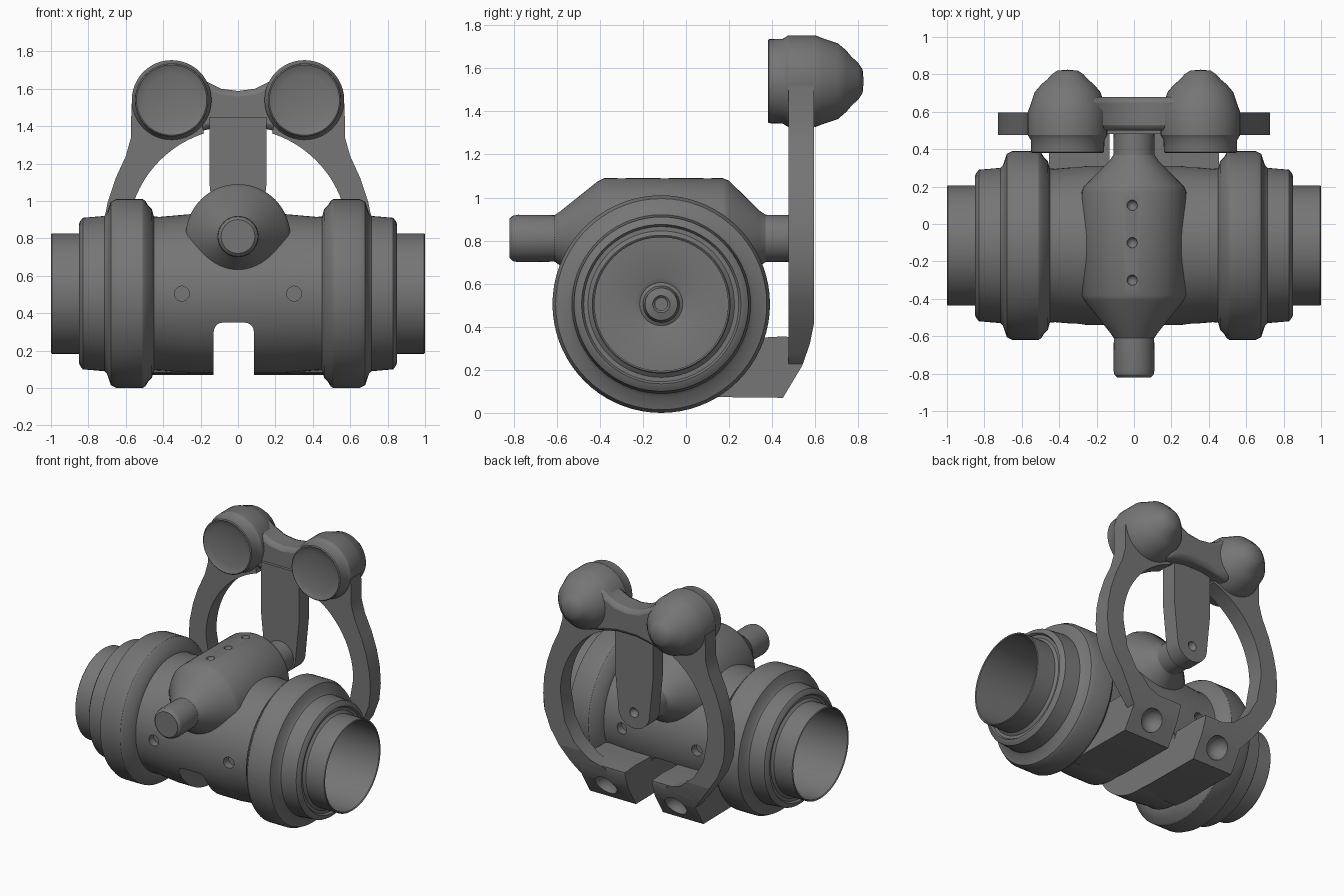
import bpy, bmesh, math
from mathutils import Vector

if "Cube" in bpy.data.objects:
    bpy.data.objects.remove(bpy.data.objects["Cube"])

metal = bpy.data.materials.new('dark_grey')
metal.diffuse_color = (.18, .18, .18, 1)
metal.use_nodes = True
metal.node_tree.nodes["Principled BSDF"].inputs["Base Color"].default_value = metal.diffuse_color


def finish(name, bm, angle=32):
    bmesh.ops.remove_doubles(bm, verts=bm.verts, dist=1e-5)
    bmesh.ops.recalc_face_normals(bm, faces=bm.faces)
    me = bpy.data.meshes.new(name)
    bm.to_mesh(me)
    bm.free()
    me.materials.append(metal)
    ob = bpy.data.objects.new(name, me)
    bpy.context.collection.objects.link(ob)
    smooth(ob, angle)
    return ob


def smooth(ob, angle=32):
    bpy.ops.object.select_all(action='DESELECT')
    ob.select_set(True)
    bpy.context.view_layer.objects.active = ob
    bpy.ops.object.shade_smooth_by_angle(angle=math.radians(angle))


def lathe(name, profile, axis, centre, n=64):
    """Revolve (distance along axis, radius) points; ends lie on the axis."""
    bm = bmesh.new()
    c = Vector(centre)
    rings = []
    for t, r in profile:
        ring = []
        for i in range(n if r > 0 else 1):
            a = 2 * math.pi * i / n
            u, w = r * math.cos(a), r * math.sin(a)
            p = (t, u, w) if axis == 'X' else (u, t, w)
            ring.append(bm.verts.new(c + Vector(p)))
        rings.append(ring)
    for A, B in zip(rings, rings[1:]):
        for i in range(n):
            j = (i + 1) % n
            if len(A) == 1:
                bm.faces.new((A[0], B[j], B[i]))
            elif len(B) == 1:
                bm.faces.new((A[i], A[j], B[0]))
            else:
                bm.faces.new((A[i], A[j], B[j], B[i]))
    return finish(name, bm)


def prism(name, pts, axis, lo, hi, bevel=0.0):
    """Extrude an outline: (x, z) along Y, or (y, z) along X."""
    bm = bmesh.new()
    vs = [bm.verts.new((a, lo, b) if axis == 'Y' else (lo, a, b)) for a, b in pts]
    f = bm.faces.new(vs)
    ext = bmesh.ops.extrude_face_region(bm, geom=[f])
    d = (0, hi - lo, 0) if axis == 'Y' else (hi - lo, 0, 0)
    bmesh.ops.translate(bm, vec=d, verts=[g for g in ext['geom'] if isinstance(g, bmesh.types.BMVert)])
    ob = finish(name, bm)
    if bevel:
        m = ob.modifiers.new('bevel', 'BEVEL')
        m.width, m.segments = bevel, 2
        m.limit_method, m.angle_limit = 'ANGLE', math.radians(50)
    return ob


def ball(x, y, z, r):
    bm = bmesh.new()
    bmesh.ops.create_uvsphere(bm, u_segments=20, v_segments=10, radius=r)
    bmesh.ops.translate(bm, vec=(x, y, z), verts=bm.verts)
    return finish('dimple_cutter', bm)


def arc(cx, cz, r, a0, a1, n):
    return [(cx + r * math.cos(math.radians(a0 + (a1 - a0) * i / n)),
             cz + r * math.sin(math.radians(a0 + (a1 - a0) * i / n))) for i in range(n + 1)]


def cut(ob, cutters):
    for c in cutters:
        m = ob.modifiers.new('cut', 'BOOLEAN')
        m.operation, m.solver, m.object = 'DIFFERENCE', 'EXACT', c
        bpy.context.view_layer.objects.active = ob
        bpy.ops.object.modifier_apply(modifier=m.name)
        bpy.data.objects.remove(c)
    smooth(ob)


# Main barrel: stepped sleeve with flanges and open tube ends, closed by inner discs
half = [(.25, .425), (.42, .41), (.45, .412), (.46, .45), (.48, .47), (.495, .495), (.51, .505),
        (.65, .505), (.68, .49), (.70, .43), (.715, .415), (.83, .405), (.845, .385),
        (.85, .37), (.835, .36), (.835, .34), (.85, .322), (.995, .322), (1.0, .317),
        (.995, .31), (.28, .31), (.28, .12), (.27, .10), (.28, .085), (.33, .075),
        (.34, .04), (.33, .03), (.33, 0)]
profile = [(-x, r) for x, r in reversed(half)] + half
barrel = lathe('barrel', profile, 'X', (0, -.115, .505), 72)

# Slot under the barrel and screw holes front and back
slot = prism('slot_cutter', [(-.13, -.1), (.085, -.1)] + arc(.035, .30, .05, 0, 90, 5)
             + arc(-.08, .30, .05, 90, 180, 5), 'Y', -1, 1)
holes = [lathe('hole_cutter', [(-.05, 0), (-.05, .04), (.05, .04), (.05, 0)], 'Y', (x, y, .505), 20)
         for x in (-.3, .3) for y in (-.53, .30)]
cut(barrel, [slot] + holes)

# Cross housing with tapered ends and projecting pin
housing = lathe('cross_housing', [(-.82, 0), (-.82, .09), (-.805, .105), (-.78, .11), (-.61, .108),
                                  (-.585, .125), (-.41, .265), (-.38, .28), (.17, .28), (.20, .268),
                                  (.34, .13), (.37, .11), (.52, .108), (.52, 0)], 'Y', (0, 0, .81), 56)
cut(housing, [ball(-.01, y, 1.09, .028) for y in (-.30, -.10, .10)])

# Upright strap hanging from the bridge down to the pin
strap = prism('strap', [(.153, 1.45), (-.153, 1.45), (-.153, 1.1)]
              + arc(0, .82, .125, 180, 360, 16) + [(.153, 1.1)], 'Y', .48, .595)
cut(strap, [ball(0, .60, .81, .035)])

# Bridge joining the two round heads
top = [(-.26, 1.71), (-.17, 1.64), (-.09, 1.60), (0, 1.588), (.09, 1.60), (.17, 1.64), (.26, 1.71)]
bottom = [(.26, 1.36), (.15, 1.385), (.07, 1.40), (-.07, 1.40), (-.15, 1.385), (-.26, 1.36)]
prism('bridge', top + bottom, 'Y', .50, .68, .03)

# Side arms: sweep out from the heads then curl in to the feet
outer = [(.57, 1.52), (.572, 1.34), (.60, 1.24), (.655, 1.12), (.695, 1.0), (.72, .88),
         (.727, .76), (.715, .64), (.67, .52), (.59, .40), (.50, .28), (.45, .22), (.42, .20)]
inner = [(.22, .20), (.24, .33), (.36, .37), (.48, .47), (.555, .60)] + arc(0, .80, .59, 0, 72, 16)
slope = [(.45, .07), (.54, .22), (.575, .32), (.597, .43)]

for s, side in ((-1, 'left'), (1, 'right')):
    def flip(pts):
        return [(s * x, z) for x, z in pts]
    arm = prism(side + '_arm', flip(outer + inner + [(.20, 1.45), (.35, 1.54)]), 'Y', .475, .595)
    cut(arm, [prism('slope_cutter', slope + [(.7, .43), (.7, .07)], 'X', -1, 1)])

    # Round head with a dished front and stepped dome back
    lathe(side + '_head', [(.405, 0), (.402, .07), (.393, .14), (.384, .182), (.38, .188),
                           (.385, .195), (.45, .197), (.475, .213), (.60, .213), (.63, .201),
                           (.705, .176), (.745, .142), (.77, .112), (.80, .085), (.82, .055), (.825, 0)],
          'Y', (s * .355, 0, 1.54), 48)

    # Foot block under the rear of the barrel, with a socket in its sloping face
    a, b = (-.455, -.13) if s < 0 else (.085, .455)
    foot = prism(side + '_foot', [(-.115, .085), (0, .075)] + slope[:3]
                 + [(.575, .345), (.45, .355), (.36, .35), (.2, .35)], 'X', a, b)
    cut(foot, [ball(s * .28, .53, .17, .085)])
    cut(arm, [ball(s * .28, .53, .17, .085)])
